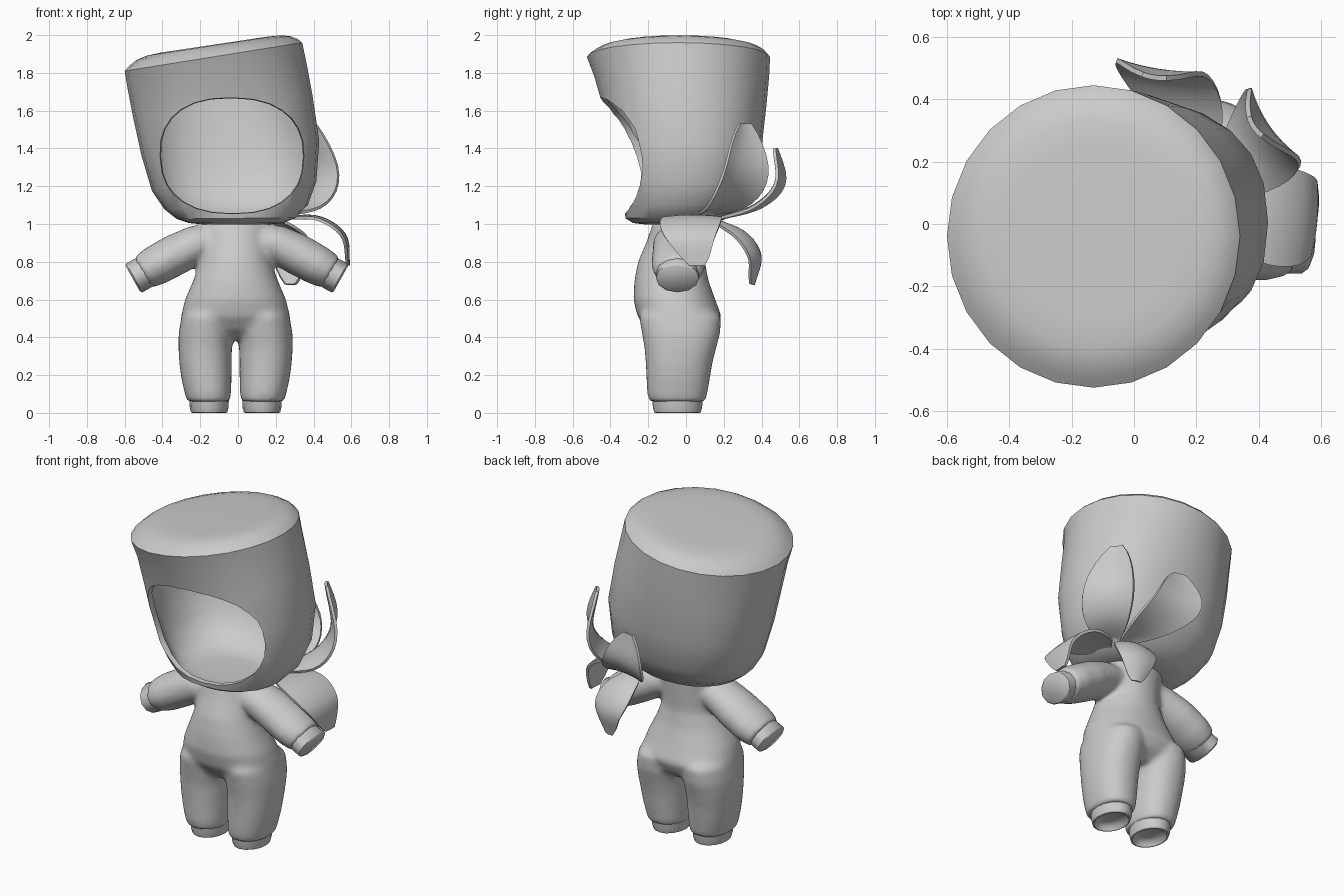
import bpy, bmesh, math
from mathutils import Vector as V

if "Cube" in bpy.data.objects:
    bpy.data.objects.remove(bpy.data.objects["Cube"])

grey = bpy.data.materials.new("light_grey")
grey.diffuse_color = (0.6, 0.6, 0.6, 1)
grey.use_nodes = True
grey.node_tree.nodes["Principled BSDF"].inputs["Base Color"].default_value = grey.diffuse_color


def make(name, rings, cap=True, closed=True):
    """Skin a list of equal-length point rings."""
    bm = bmesh.new()
    vs = [[bm.verts.new(p) for p in r] for r in rings]
    n = len(vs[0])
    for a, b in zip(vs, vs[1:]):
        for i in range(n if closed else n - 1):
            j = (i + 1) % n
            bm.faces.new((a[i], a[j], b[j], b[i]))
    if cap:
        bm.faces.new(vs[0][::-1])
        bm.faces.new(vs[-1])
    bmesh.ops.recalc_face_normals(bm, faces=bm.faces)
    me = bpy.data.meshes.new(name)
    bm.to_mesh(me)
    bm.free()
    me.materials.append(grey)
    ob = bpy.data.objects.new(name, me)
    bpy.context.collection.objects.link(ob)
    return ob


def ring(c, u, v, n=24, e=2.0):
    """Superellipse around c spanned by half-axes u and v."""
    pts = []
    for i in range(n):
        a = 2 * math.pi * i / n
        cs, sn = math.cos(a), math.sin(a)
        pts.append(V(c) + V(u) * math.copysign(abs(cs) ** (2 / e), cs)
                   + V(v) * math.copysign(abs(sn) ** (2 / e), sn))
    return pts


def flat_ring(x, z, rx, y0, y1, slope=0, n=24, e=2.0):
    return ring((x, (y0 + y1) / 2, z), (rx, 0, slope * rx), (0, (y1 - y0) / 2, 0), n, e)


def select(ob):
    bpy.ops.object.select_all(action='DESELECT')
    ob.select_set(True)
    bpy.context.view_layer.objects.active = ob


def apply_all(ob):
    select(ob)
    for m in list(ob.modifiers):
        bpy.ops.object.modifier_apply(modifier=m.name)


def smooth(ob, deg=35):
    select(ob)
    bpy.ops.object.shade_smooth_by_angle(angle=math.radians(deg))


# Hood: tilted hollow cup with a domed lid
hood = make("hood", [flat_ring(*s[:6], 24, s[6]) for s in (
    (-0.01, 0.998, 0.18, -0.22, 0.10, 0.0, 2),
    (-0.01, 1.005, 0.25, -0.28, 0.16, 0.0, 2.1),
    (-0.01, 1.03, 0.315, -0.32, 0.215, 0.01, 2.2),
    (-0.01, 1.09, 0.38, -0.33, 0.29, 0.03, 2.3),
    (-0.02, 1.20, 0.435, -0.35, 0.355, 0.06, 2.4),
    (-0.04, 1.40, 0.470, -0.39, 0.40, 0.09, 2.35),
    (-0.08, 1.62, 0.475, -0.44, 0.425, 0.12, 2.15),
    (-0.11, 1.78, 0.473, -0.485, 0.44, 0.15, 2),
    (-0.13, 1.885, 0.470, -0.525, 0.445, 0.16, 2),
    (-0.13, 1.907, 0.447, -0.495, 0.425, 0.16, 2),
    (-0.13, 1.931, 0.408, -0.455, 0.385, 0.155, 2),
    (-0.13, 1.945, 0.355, -0.40, 0.33, 0.152, 2),
    (-0.13, 1.949, 0.280, -0.32, 0.25, 0.15, 2))])
shell = hood.modifiers.new("shell", 'SOLIDIFY')
shell.thickness = 0.03
shell.offset = -1
# Face opening, narrowing inwards
cutter = make("face_cutter", [ring((-0.03, y, 1.355), (s * 0.39, 0, 0), (0, 0, s * 0.3), 28, 2.4)
                              for y, s in ((-0.9, 1.2), (-0.05, 0.91))])
cutter.hide_render = True
cut = hood.modifiers.new("face", 'BOOLEAN')
cut.object = cutter
cut.operation = 'DIFFERENCE'
cut.solver = 'EXACT'
apply_all(hood)
bpy.data.objects.remove(cutter)
smooth(hood, 31)

# Suit: torso, legs and sleeves fused into one soft surface
CX = -0.013
AX = -0.006
parts = [make("suit", [flat_ring(CX, *s, 0, 32, e) for *s, e in (
    (1.02, 0.19, -0.17, 0.11, 2), (0.90, 0.18, -0.212, 0.105, 2), (0.80, 0.19, -0.255, 0.10, 2),
    (0.70, 0.225, -0.274, 0.12, 2.1), (0.60, 0.268, -0.279, 0.155, 2.2), (0.51, 0.29, -0.257, 0.19, 2.3),
    (0.44, 0.27, -0.205, 0.16, 2.2), (0.385, 0.20, -0.13, 0.09, 2))])]
for s in (-1, 1):
    parts.append(make("leg", [flat_ring(CX + s * x, z, r, y0, y1, 0, 24, 2.25) for x, z, r, y0, y1 in (
        (0.125, 0.60, 0.09, -0.20, 0.08), (0.147, 0.51, 0.14, -0.25, 0.187),
        (0.156, 0.42, 0.146, -0.234, 0.182), (0.161, 0.34, 0.142, -0.22, 0.16),
        (0.159, 0.26, 0.139, -0.214, 0.14), (0.154, 0.18, 0.133, -0.21, 0.127),
        (0.147, 0.11, 0.124, -0.207, 0.115), (0.143, 0.06, 0.115, -0.197, 0.105))]))
    d = V((0.07, 0, 0.125)).normalized()
    parts.append(make("sleeve", [ring((AX + s * x, y, z), (s * d.x * r, 0, d.z * r), (0, w, 0))
                                 for x, y, z, r, w in (
        (0.08, -0.05, 0.93, 0.085, 0.10), (0.20, -0.05, 0.90, 0.102, 0.125),
        (0.32, -0.04, 0.84, 0.11, 0.14), (0.43, -0.04, 0.78, 0.107, 0.143),
        (0.50, -0.04, 0.742, 0.094, 0.126))]))
    # Hand cuffs and foot cuffs with hollow soles
    for name, rings in (
        ("hand_cuff", [ring((AX + s * x, -0.045, z), (s * d.x * r, 0, d.z * r), (0, r * 1.3, 0), 12)
                       for x, z, r in ((0.45, 0.765, 0.086), (0.543, 0.715, 0.088), (0.551, 0.711, 0.078))]),
        ("foot_cuff", [flat_ring(CX + s * 0.14, z, r, -0.045 - k, -0.045 + k, 0, 16)
                       for z, r, k in ((0.10, 0.107, 0.135), (0.025, 0.102, 0.13), (0.003, 0.096, 0.123),
                                       (0.0, 0.088, 0.113), (0.025, 0.075, 0.10), (0.035, 0.04, 0.06))])):
        smooth(make(name, rings), 50)
select(parts[0])
for p in parts:
    p.select_set(True)
bpy.ops.object.join()
suit = parts[0]
rm = suit.modifiers.new("fuse", 'REMESH')
rm.mode = 'VOXEL'
rm.voxel_size = 0.012
sm = suit.modifiers.new("soften", 'SMOOTH')
sm.factor = 0.5
sm.iterations = 22
apply_all(suit)
smooth(suit, 60)


def curve_point(p, t):
    """Point on a smooth curve through four evenly spaced points."""
    q = [V(p[0]) * 2 - V(p[1])] + [V(a) for a in p] + [V(p[3]) * 2 - V(p[2])]
    k = min(int(t * 3), 2)
    f = t * 3 - k
    a, b, c, d = q[k:k + 4]
    return 0.5 * (2 * b + (c - a) * f + (2 * a - 5 * b + 4 * c - d) * f * f + (3 * b - a - 3 * c + d) * f ** 3)


def petal(name, path, side, width, cup, peak=1.1):
    """Leaf-shaped strip along a path, cupped across its width."""
    side = V(side).normalized()
    rows = []
    for i in range(15):
        t = i / 14
        c = curve_point(path, t)
        tan = curve_point(path, min(t + 0.03, 1)) - curve_point(path, max(t - 0.03, 0))
        nrm = tan.cross(side).normalized()
        w = width * (0.14 + 0.86 * max(0, math.sin(math.pi * t ** peak * 0.98)) ** 0.75)
        rows.append([c + side * w * u + nrm * cup * u * u * (w / width) for u in
                     (-1, -0.75, -0.5, -0.25, 0, 0.25, 0.5, 0.75, 1)])
    ob = make(name, rows, cap=False, closed=False)
    m = ob.modifiers.new("thick", 'SOLIDIFY')
    m.thickness = 0.016
    m.offset = 0
    apply_all(ob)
    smooth(ob, 40)


# Flower behind the shoulder
petal("petal_back_up", ((0.22, 0.17, 1.03), (0.15, 0.37, 1.10), (0.085, 0.485, 1.22), (0.065, 0.47, 1.40)),
      (0.97, -0.15, 0), 0.155, 0.015)
petal("petal_side_up", ((0.23, 0.08, 1.05), (0.375, 0.22, 1.12), (0.43, 0.305, 1.28), (0.385, 0.31, 1.53)),
      (-0.57, 0.82, 0), 0.15, -0.025)
petal("petal_side_down", ((0.24, 0.07, 1.035), (0.43, 0.03, 1.035), (0.565, 0.02, 0.94), (0.585, 0.06, 0.78)),
      (0.05, 1, 0), 0.16, -0.01, 0.75)
petal("petal_back_down", ((0.22, 0.16, 1.02), (0.26, 0.31, 0.95), (0.285, 0.385, 0.83), (0.28, 0.355, 0.68)),
      (0.95, -0.25, 0), 0.12, 0.03, 0.9)
